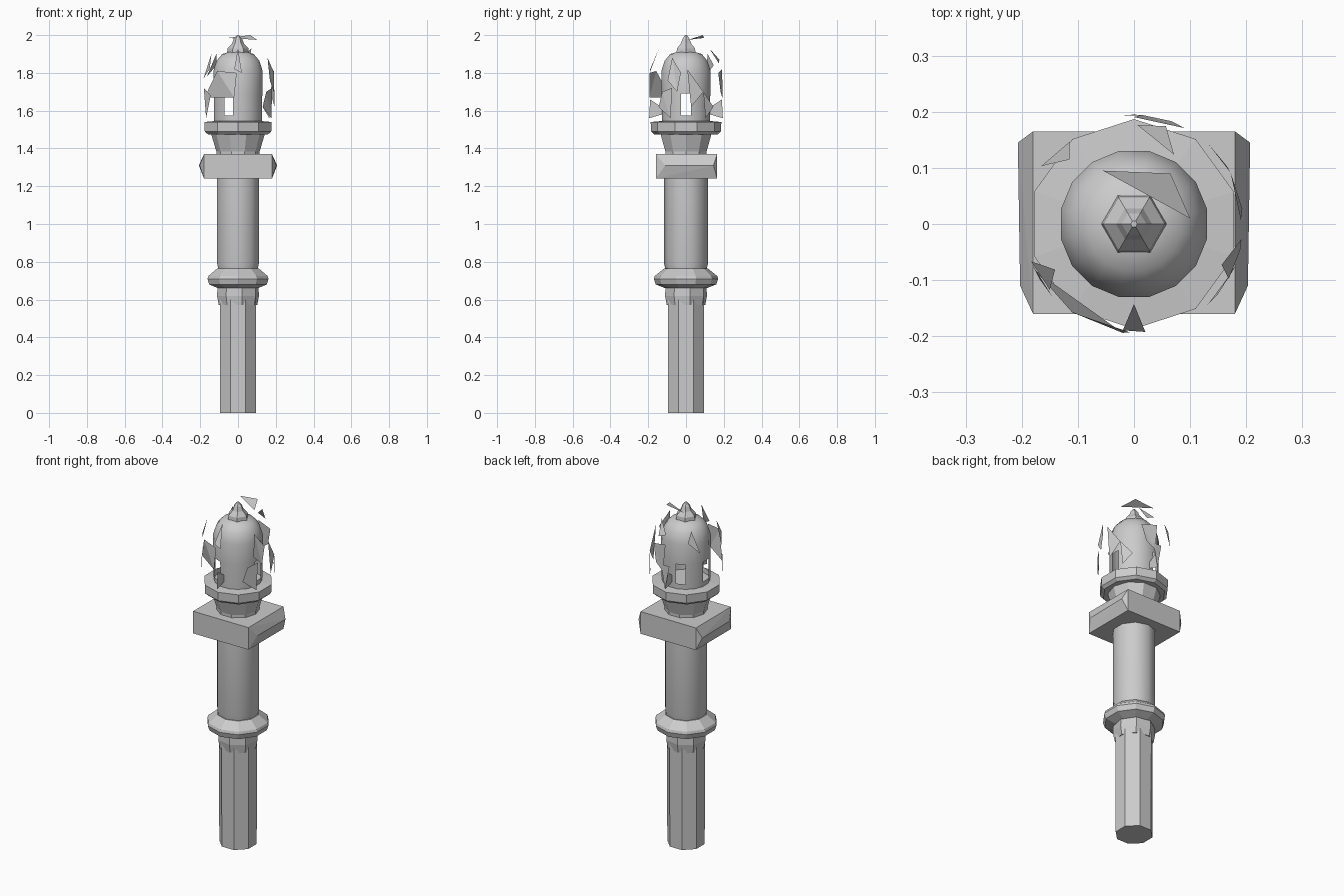
import bpy, bmesh, math
from mathutils import Vector

if "Cube" in bpy.data.objects:
    bpy.data.objects.remove(bpy.data.objects["Cube"])


def finish(name, bm, angle=None):
    bmesh.ops.recalc_face_normals(bm, faces=bm.faces[:])
    me = bpy.data.meshes.new(name)
    bm.to_mesh(me)
    bm.free()
    ob = bpy.data.objects.new(name, me)
    bpy.context.collection.objects.link(ob)
    if angle:
        bpy.ops.object.select_all(action='DESELECT')
        ob.select_set(True)
        bpy.context.view_layer.objects.active = ob
        bpy.ops.object.shade_smooth_by_angle(angle=math.radians(angle))
    return ob


def turned(name, profile, sides, turn=0.0, caps=True, holes=(), angle=None):
    """Faceted turned part from (radius, z) points; holes are (band, side)."""
    bm = bmesh.new()
    rings = []
    for r, z in profile:
        rings.append([bm.verts.new((r * math.cos(a), r * math.sin(a), z))
                      for a in (2 * math.pi * (i + turn) / sides for i in range(sides))])
    for b in range(len(rings) - 1):
        for i in range(sides):
            if (b, i) in holes:
                continue
            j = (i + 1) % sides
            bm.faces.new((rings[b][i], rings[b][j], rings[b + 1][j], rings[b + 1][i]))
    if caps:
        bm.faces.new(rings[0])
        bm.faces.new(rings[-1])
    return finish(name, bm, angle)


# Post: two shafts, the collar between them and the waist ring
turned("lower_shaft", [(0.102, 0), (0.104, 0.60)], 8, 0.5)
turned("shaft_collar", [(0.104, 0.57), (0.113, 0.62), (0.11, 0.68)], 8, 0.25)
turned("waist_ring", [(0.11, 0.66), (0.16, 0.68), (0.17, 0.71), (0.165, 0.725),
                      (0.115, 0.765)], 10, 0.5)
turned("upper_shaft", [(0.105, 0.74), (0.116, 0.79), (0.116, 1.24)], 10, 0.5, angle=40)

# Square block with shallow ridged ends
bm = bmesh.new()
for s in (-1, 1):
    for x, y, z in ((0.18, 0.165, 1.24), (0.18, -0.16, 1.24), (0.18, 0.165, 1.37),
                    (0.18, -0.16, 1.37), (0.207, 0.145, 1.31), (0.203, -0.11, 1.31)):
        bm.verts.new((s * x, y, z))
bmesh.ops.convex_hull(bm, input=bm.verts[:])
finish("square_block", bm)

# Lamp base: neck and flange
turned("neck", [(0.115, 1.36), (0.115, 1.385), (0.14, 1.47), (0.14, 1.50)], 10)
turned("flange", [(0.168, 1.475), (0.185, 1.49), (0.187, 1.54), (0.13, 1.545)], 10, 0.5)

# Lantern: open-sided lower band under a dome
turned("lantern", [(0.128, 1.53), (0.13, 1.575), (0.131, 1.69), (0.133, 1.81),
                   (0.115, 1.865), (0.085, 1.9), (0.05, 1.91)],
       16, 0.5, caps=False, holes={(1, 4), (1, 10), (1, 15), (1, 7)}, angle=45)
turned("finial", [(0.06, 1.895), (0.055, 1.93), (0.032, 1.955), (0.022, 1.98),
                  (0.006, 2.0)], 6)


# Broken guard: thin shards lying on a domed shell around the lantern
def on_guard(deg, z):
    r = 0.195
    if z > 1.77:
        r *= math.sqrt(max(0, 1 - ((z - 1.77) / 0.235) ** 2))
    a = math.radians(deg)
    return Vector((r * math.cos(a), r * math.sin(a), z))


def shard(name, points):
    bm = bmesh.new()
    outer = [bm.verts.new(on_guard(*p)) for p in points]
    for i in range(1, len(outer) - 1):
        bm.faces.new((outer[0], outer[i], outer[i + 1]))
    finish(name, bm)


shards = [
    [(-96, 1.67), (-92, 1.80), (-125, 1.81), (-155, 1.67)],
    [(-150, 1.56), (-158, 1.72), (-138, 1.68)],
    [(-160, 1.77), (-150, 1.90), (-142, 1.82)],
    [(-25, 1.56), (-48, 1.62), (-40, 1.70), (-22, 1.72)],
    [(-25, 1.88), (-8, 1.80), (-14, 1.70), (-30, 1.76)],
    [(-90, 1.93), (-84, 1.80), (-96, 1.82)],
    [(2, 1.82), (8, 1.62), (28, 1.70)],
    [(32, 1.56), (28, 1.70), (48, 1.62)],
    [(62, 1.80), (90, 1.82), (86, 1.66), (70, 1.70)],
    [(60, 1.93), (88, 1.87), (72, 1.85)],
    [(98, 1.70), (90, 1.56), (82, 1.70)],
    [(135, 1.90), (148, 1.78), (128, 1.84)],
]
for n, pts in enumerate(shards):
    shard(f"guard_shard_{n + 1}", pts)

# Loose sliver above the dome
bm = bmesh.new()
bm.faces.new([bm.verts.new(p) for p in
              ((-0.055, 0.095, 1.985), (0.065, 0.09, 2.0), (0.1, 0.01, 1.975))])
finish("top_shard", bm)

# Radial fins at front and back
for s, side in ((-1, "front"), (1, "back")):
    bm = bmesh.new()
    bm.faces.new([bm.verts.new((0, s * y, z)) for y, z in
                  ((0.128, 1.58), (0.195, 1.56), (0.19, 1.66), (0.13, 1.62))])
    finish(side + "_fin", bm)
